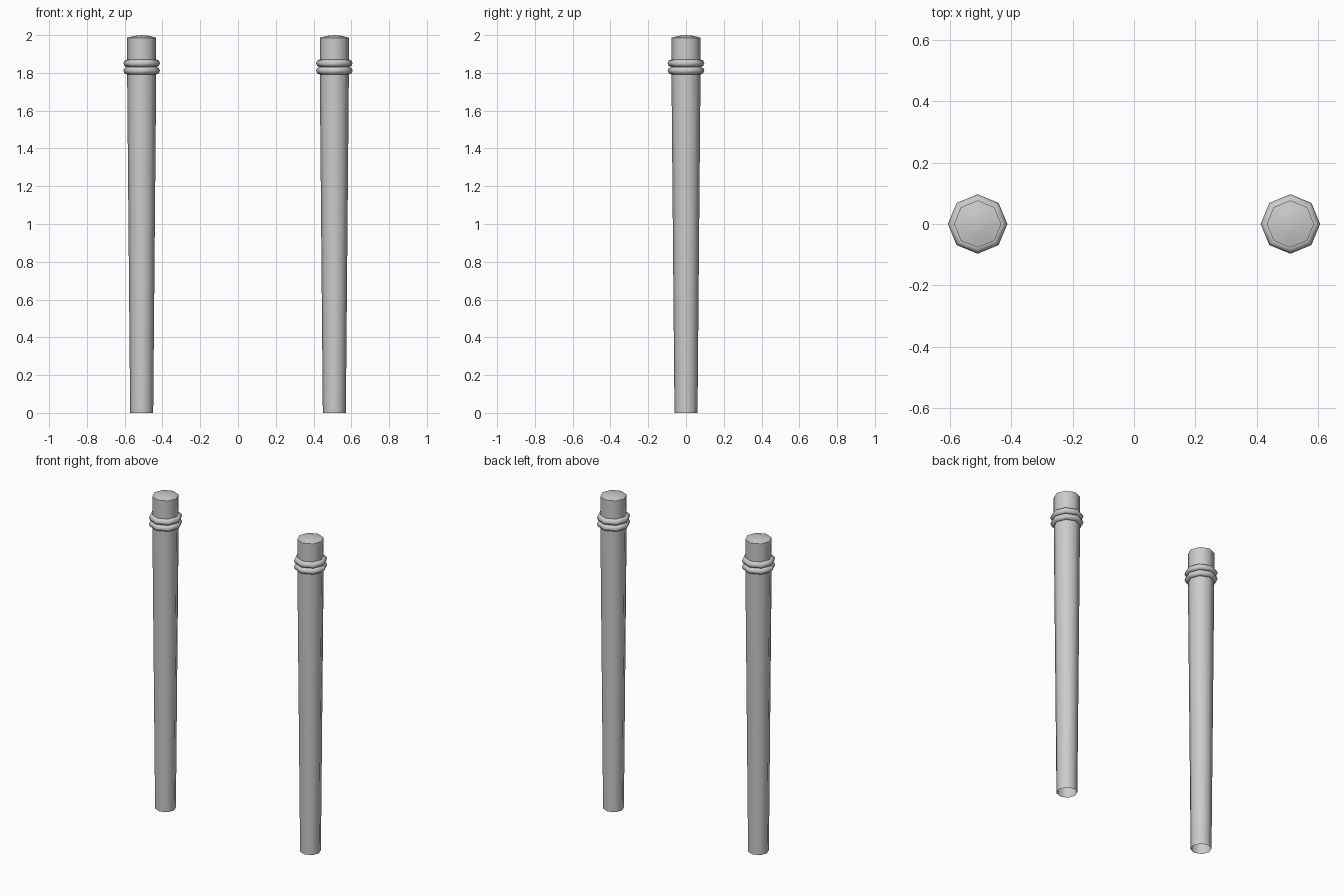
import bpy
import math

if "Cube" in bpy.data.objects:
    bpy.data.objects.remove(bpy.data.objects["Cube"])

SIDES = 8


def lathe(name, profile, x, closed=False, apex=None):
    """Revolve (radius, z) points into an eight-sided part."""
    verts, faces = [], []
    n = len(profile)
    for r, z in profile:
        for i in range(SIDES):
            a = 2 * math.pi * i / SIDES
            verts.append((r * math.cos(a), r * math.sin(a), z))
    for k in range(n if closed else n - 1):
        a, b = k * SIDES, ((k + 1) % n) * SIDES
        for i in range(SIDES):
            j = (i + 1) % SIDES
            faces.append((a + i, a + j, b + j, b + i))
    if apex is not None:
        verts.append((0, 0, apex))
        top = (n - 1) * SIDES
        for i in range(SIDES):
            faces.append((top + i, top + (i + 1) % SIDES, len(verts) - 1))
    mesh = bpy.data.meshes.new(name)
    mesh.from_pydata(verts, [], faces)
    obj = bpy.data.objects.new(name, mesh)
    obj.location.x = x
    bpy.context.collection.objects.link(obj)
    bpy.ops.object.select_all(action='DESELECT')
    obj.select_set(True)
    bpy.context.view_layer.objects.active = obj
    bpy.ops.object.shade_smooth_by_angle(angle=math.radians(50))
    return obj


def ring_profile(radius, z, thickness, segments=8):
    return [(radius + thickness * math.cos(2 * math.pi * k / segments),
             z + thickness * math.sin(2 * math.pi * k / segments))
            for k in range(segments)]


for side, x in (("left", -0.51), ("right", 0.51)):
    # Tapered shaft, open at the foot, with a shallow domed top
    lathe(side + "_post", [(0.061, 0), (0.077, 1.8), (0.077, 1.986), (0.04, 1.996)],
          x, apex=2.0)
    # Two stacked collar rings
    for label, z in (("lower", 1.812), ("upper", 1.851)):
        lathe(f"{side}_{label}_ring", ring_profile(0.077, z, 0.02), x, closed=True)
